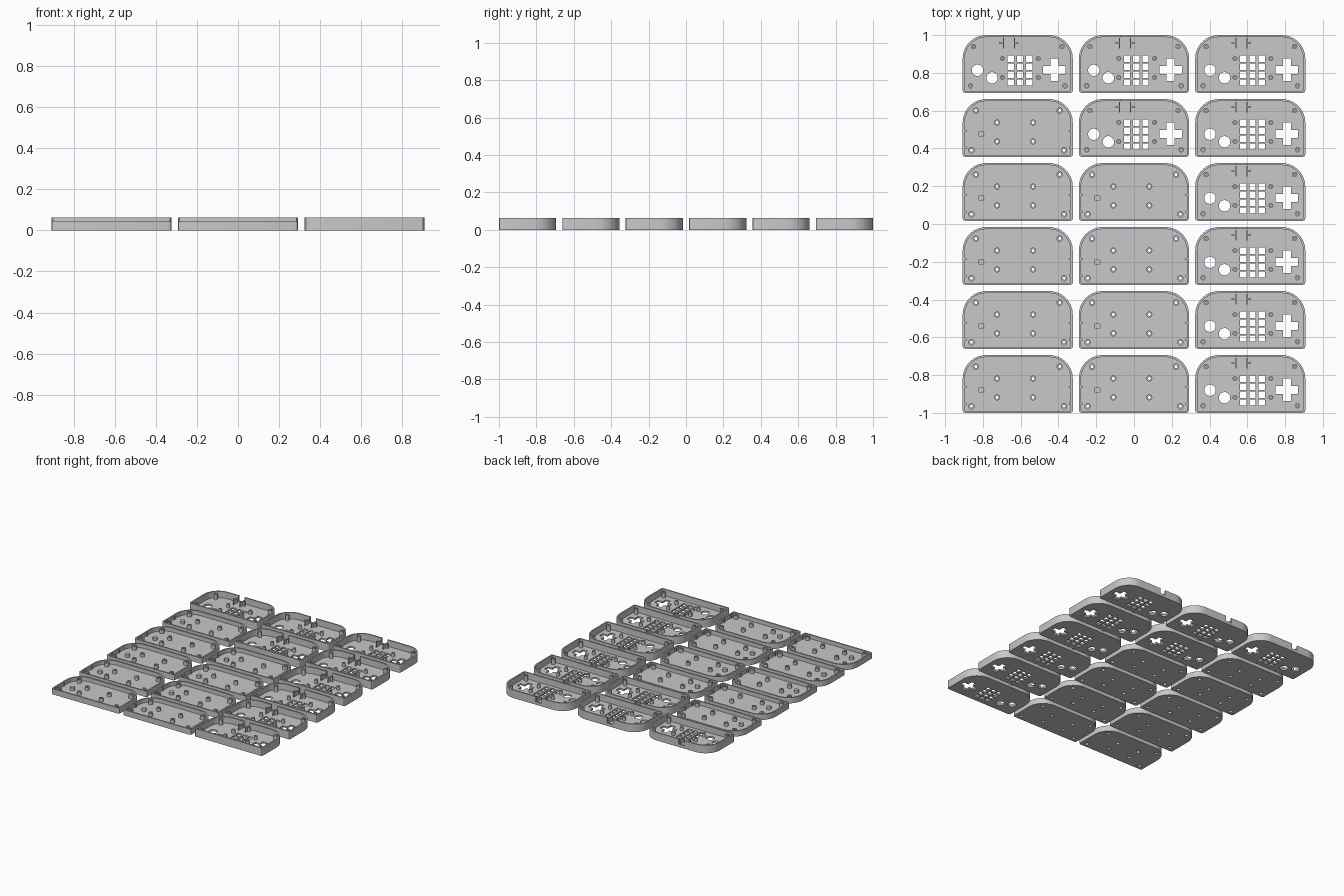
import bpy, bmesh, math

if "Cube" in bpy.data.objects:
    bpy.data.objects.remove(bpy.data.objects["Cube"])

W, D, WALL, FLOOR = 0.583, 0.306, 0.011, 0.013
PITCH_X, PITCH_Y = 0.6155, 0.3388

plastic = bpy.data.materials.new("grey plastic")
plastic.diffuse_color = (0.58, 0.58, 0.58, 1)
plastic.use_nodes = True
plastic.node_tree.nodes["Principled BSDF"].inputs["Base Color"].default_value = plastic.diffuse_color


def outline(inset):
    """Case outline: big round corners at the back, tiny ones at the front."""
    pts = []
    for sx, sy, r, start, n in ((1, 1, 0.125, 0, 14), (-1, 1, 0.125, 90, 14),
                                (-1, -1, 0.014, 180, 3), (1, -1, 0.014, 270, 3)):
        rr = max(r - inset, 0.003)
        cx, cy = sx * (W / 2 - inset - rr), sy * (D / 2 - inset - rr)
        for i in range(n + 1):
            a = math.radians(start + 90 * i / n)
            pts.append((cx + rr * math.cos(a), cy + rr * math.sin(a)))
    return pts


def circle(x, y, r, n=24):
    return [(x + r * math.cos(2 * math.pi * i / n),
             y + r * math.sin(2 * math.pi * i / n)) for i in range(n)]


def rect(x, y, w, h):
    return [(x - w / 2, y - h / 2), (x + w / 2, y - h / 2),
            (x + w / 2, y + h / 2), (x - w / 2, y + h / 2)]


def cross(x, y, a, b):
    return [(x + u, y + v) for u, v in (
        (-b, -a), (b, -a), (b, -b), (a, -b), (a, b), (b, b),
        (b, a), (-b, a), (-b, b), (-a, b), (-a, -b), (-b, -b))]


def rail(x, y, s):
    """T-shaped guide: a strip along y with a short wing on the s side."""
    pts = [(-0.003, -0.031), (0.003, -0.031), (0.003, -0.004), (0.022, -0.004),
           (0.022, 0.004), (0.003, 0.004), (0.003, 0.026), (-0.003, 0.026)]
    return [(x + s * u, y + v) for u, v in pts][::s]


def solid(name, prisms):
    """Object made of vertical prisms, each (polygon, z0, z1)."""
    bm = bmesh.new()
    for pts, z0, z1 in prisms:
        lo = [bm.verts.new((x, y, z0)) for x, y in pts]
        hi = [bm.verts.new((x, y, z1)) for x, y in pts]
        bm.faces.new(lo[::-1])
        bm.faces.new(hi)
        n = len(pts)
        for i in range(n):
            j = (i + 1) % n
            bm.faces.new((lo[i], lo[j], hi[j], hi[i]))
    mesh = bpy.data.meshes.new(name)
    bm.to_mesh(mesh)
    bm.free()
    ob = bpy.data.objects.new(name, mesh)
    bpy.context.collection.objects.link(ob)
    return ob


def shell(name, height, adds, cuts):
    """Hollow tray with posts added and holes cut; returns finished mesh."""
    base = solid(name, [(outline(0), 0, height)])
    tools = [("DIFFERENCE", solid("cavity", [(outline(WALL), FLOOR, 0.2)])),
             ("UNION", solid("posts", adds))]
    tools += [("DIFFERENCE", solid("holes", c)) for c in cuts]
    for op, tool in tools:
        tool.hide_render = True
        mod = base.modifiers.new(op, "BOOLEAN")
        mod.operation, mod.object, mod.solver = op, tool, "EXACT"
    dg = bpy.context.evaluated_depsgraph_get()
    mesh = bpy.data.meshes.new_from_object(base.evaluated_get(dg))
    for ob in [base] + [t for _, t in tools]:
        bpy.data.objects.remove(ob)
    mesh.materials.clear()
    mesh.materials.append(plastic)
    for p in mesh.polygons:
        p.use_smooth = True
        p.material_index = 0
    mesh.set_sharp_from_angle(angle=math.radians(30))
    return mesh


# Front cover: button openings, screw posts, cable notch with guides
corner = [(-0.234, 0.093), (0.234, 0.093), (-0.25, -0.115), (0.25, -0.115)]
inner = [(x, y) for x in (-0.081, 0.109) for y in (0.029, -0.071)]
slot_x = -0.047
adds = [(circle(x, y, 0.014), 0.006, 0.055) for x, y in corner]
adds += [(circle(x, y, 0.013), 0.006, 0.04) for x, y in inner]
adds += [(rail(slot_x + s * 0.029, 0.112, s), 0.006, 0.045) for s in (-1, 1)]
openings = [(circle(-0.213, -0.033, 0.030, 32), -0.1, 0.1),
            (circle(-0.136, -0.073, 0.030, 32), -0.1, 0.1),
            (cross(0.194, -0.031, 0.060, 0.021), -0.1, 0.1)]
openings += [(rect(-0.037 + 0.049 * i, 0.028 - 0.042 * j, 0.034, 0.034), -0.1, 0.1)
             for i in range(3) for j in range(4)]
openings += [(circle(x, y, 0.006, 16), 0.018, 0.1) for x, y in corner + inner]
openings.append((rect(slot_x, 0.15, 0.050, 0.04), 0.022, 0.1))
front_mesh = shell("front_cover", 0.062, adds, [openings])

# Back cover: countersunk screw posts, pad support, side clips
corner = [(-0.222, 0.092), (0.222, 0.092), (-0.245, -0.118), (0.245, -0.118)]
inner = [(-x, y) for x, y in inner]
adds = [(circle(x, y, 0.017), 0.006, 0.042) for x, y in corner]
adds += [(circle(x, y, 0.016), 0.006, 0.038) for x, y in inner]
adds.append((circle(-0.194, -0.032, 0.017), 0.006, 0.035))
adds += [(rect(s * (W / 2 - WALL - 0.002), y, 0.012, 0.01), 0.006, 0.04)
         for s in (-1, 1) for y in (-0.016, -0.103)]
holes = [(circle(x, y, 0.008, 16), -0.1, 0.1) for x, y in corner + inner]
sinks = [(circle(x, y, 0.013, 20), -0.1, 0.022) for x, y in corner + inner]
back_mesh = shell("back_cover", 0.044, adds, [holes, sinks])

# Lay out the grid: number of back covers at the left of each row, from the rear
for row, backs in enumerate((0, 1, 2, 2, 2, 2)):
    for col in range(3):
        is_back = col < backs
        ob = bpy.data.objects.new("back_cover" if is_back else "front_cover",
                                  back_mesh if is_back else front_mesh)
        ob.location = ((col - 1) * PITCH_X, (2.5 - row) * PITCH_Y, 0)
        bpy.context.collection.objects.link(ob)
